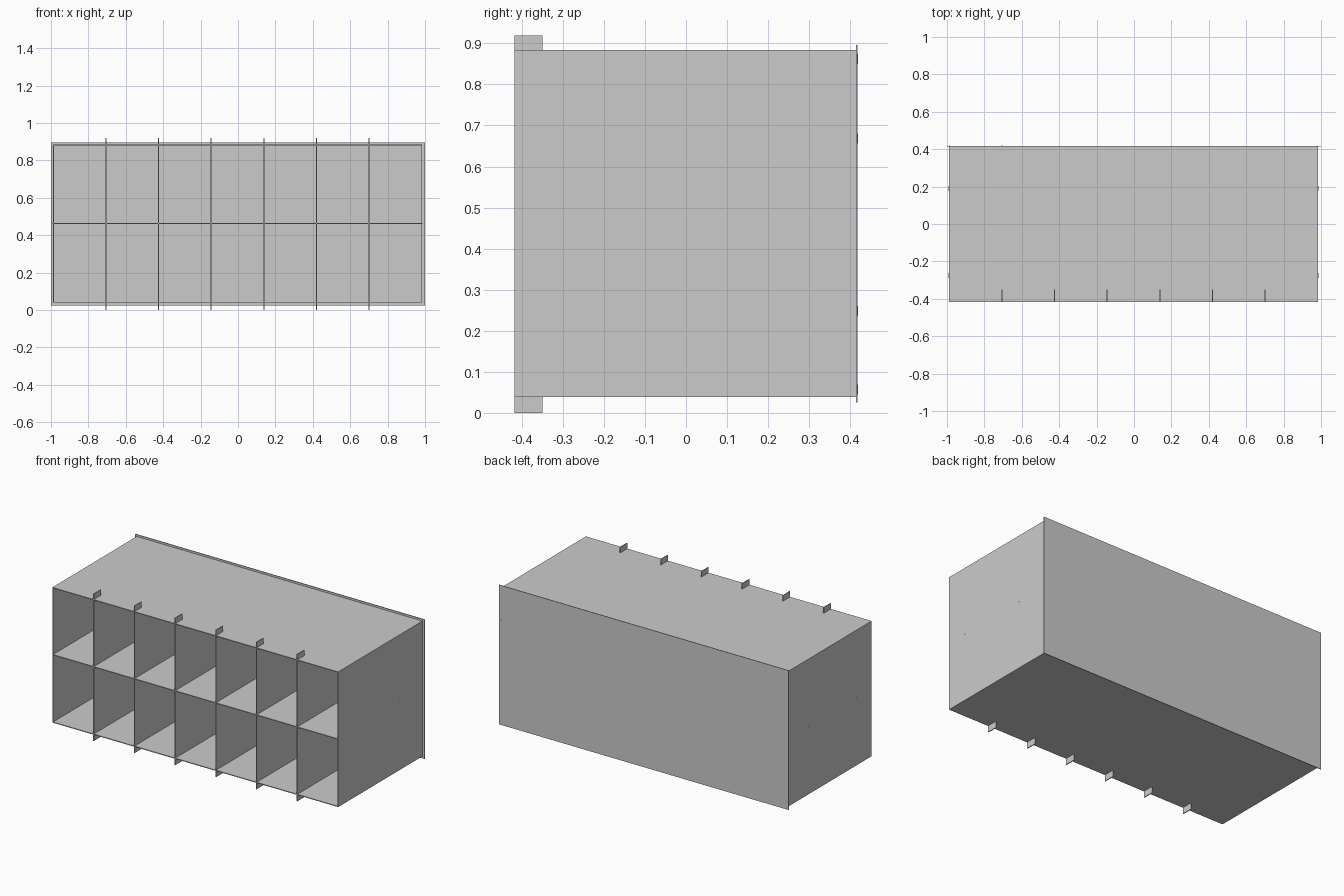
import bpy, bmesh

if "Cube" in bpy.data.objects:
    bpy.data.objects.remove(bpy.data.objects["Cube"])

T = 0.005                      # sheet thickness
Y0, Y1, YB = -0.418, 0.4135, 0.418   # front, inner back, outer back
ZB, ZT = 0.039, 0.884          # underside and top of the case
X0, X1, BAYS = -0.9875, 0.9825, 7
STEP = (X1 - X0) / BAYS


def sheet(name, pts, x):
    """Extrude a y-z outline into an upright sheet centred on x."""
    bm = bmesh.new()
    f = bm.faces.new([bm.verts.new((x - T / 2, y, z)) for y, z in pts])
    ext = bmesh.ops.extrude_face_region(bm, geom=[f])
    vs = [v for v in ext["geom"] if isinstance(v, bmesh.types.BMVert)]
    bmesh.ops.translate(bm, verts=vs, vec=(T, 0, 0))
    bmesh.ops.recalc_face_normals(bm, faces=bm.faces)
    me = bpy.data.meshes.new(name)
    bm.to_mesh(me)
    bm.free()
    ob = bpy.data.objects.new(name, me)
    bpy.context.collection.objects.link(ob)
    return ob


def box(name, x, y, z):
    """Box from (min, max) ranges."""
    bpy.ops.mesh.primitive_cube_add(size=1, location=[sum(r) / 2 for r in (x, y, z)])
    ob = bpy.context.object
    ob.name = name
    ob.scale = [r[1] - r[0] for r in (x, y, z)]
    return ob


# Case: top, bottom, middle shelf between the sides, wider back sheet
inner = (X0 + T / 2, X1 - T / 2)
box("bottom_panel", inner, (Y0, Y1), (ZB, ZB + T))
box("top_panel", inner, (Y0, Y1), (ZT - T, ZT))
box("middle_shelf", inner, (Y0, Y1), (0.4605, 0.4655))
box("back_panel", (-1, 1), (Y1, YB), (0.0255, 0.8965))

# Side panels
rect = [(Y0, ZB), (Y1, ZB), (Y1, ZT), (Y0, ZT)]
sheet("left_side", rect, X0)
sheet("right_side", rect, X1)

# Dividers with front tabs above and below the case
YT = -0.349
outline = [(Y0, 0), (YT, 0), (YT, ZB), (Y1, ZB),
           (Y1, ZT), (YT, ZT), (YT, 0.919), (Y0, 0.919)]
for i in range(1, BAYS):
    sheet(f"divider_{i}", outline, X0 + i * STEP)

# Joint tenons showing through the sides and back
E = 0.0006
for x, s in ((X0 - T / 2, -1), (X1 + T / 2, 1)):
    for y in (-0.275, 0.19):
        box("shelf_tenon", sorted((x - s * T / 2, x + s * E)),
            (y - 0.013, y + 0.013), (0.4605, 0.4655))
for x in (X0, X1):
    for z in (0.248, 0.668):
        box("side_tenon", (x - T / 2, x + T / 2), (Y1, YB + E), (z - 0.012, z + 0.012))
for x in (X0, X0 + STEP):
    for z in (0.057, 0.862):
        box("corner_tenon", (x - T / 2, x + T / 2), (Y1, YB + E), (z - 0.012, z + 0.012))
